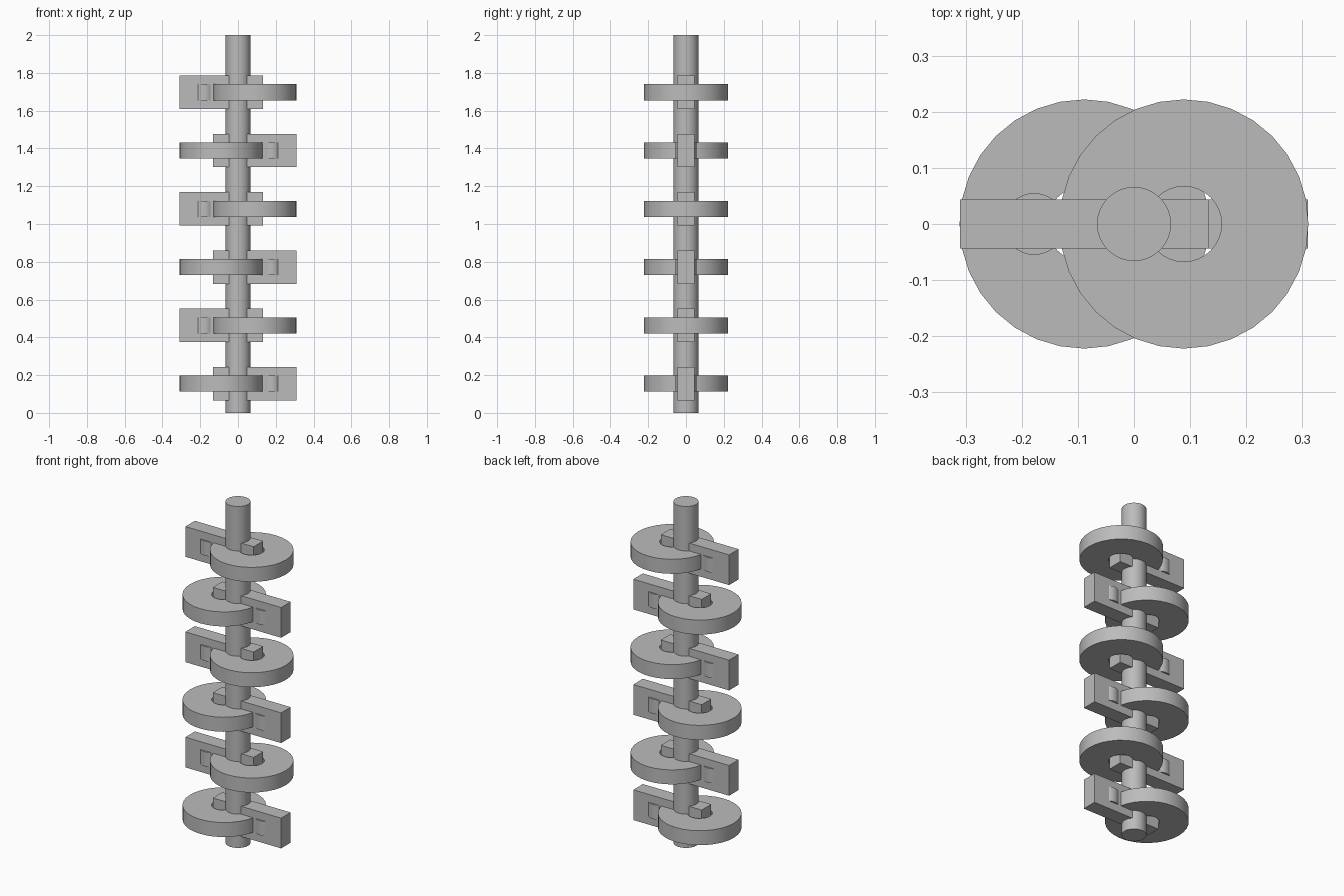
import bpy, bmesh, math

if "Cube" in bpy.data.objects:
    bpy.data.objects.remove(bpy.data.objects["Cube"])

steel = bpy.data.materials.new("grey_steel")
steel.diffuse_color = (0.5, 0.5, 0.5, 1)
steel.use_nodes = True
steel.node_tree.nodes["Principled BSDF"].inputs["Base Color"].default_value = steel.diffuse_color

OFFSET = 0.089      # eccentricity of discs and webs
THICK = 0.085       # disc and pin thickness
SEG = 32


def finish(obj, name):
    obj.name = name
    obj.data.materials.append(steel)
    return obj


def smooth(obj):
    bpy.ops.object.select_all(action='DESELECT')
    obj.select_set(True)
    bpy.context.view_layer.objects.active = obj
    bpy.ops.object.shade_smooth_by_angle(angle=math.radians(30))


def cylinder(name, r, depth, x, z):
    bpy.ops.mesh.primitive_cylinder_add(vertices=SEG, radius=r, depth=depth, location=(x, 0, z))
    obj = finish(bpy.context.object, name)
    smooth(obj)
    return obj


def box(name, size, x, z):
    bpy.ops.mesh.primitive_cube_add(size=1, location=(x, 0, z))
    obj = finish(bpy.context.object, name)
    for v in obj.data.vertices:
        v.co = [c * s for c, s in zip(v.co, size)]
    return obj


def ring(name, r_out, r_in, depth, x, z):
    # four-cornered cross-section swept around the disc axis
    profile = [(r_in, -depth / 2), (r_out, -depth / 2), (r_out, depth / 2), (r_in, depth / 2)]
    bm = bmesh.new()
    loops = []
    for i in range(SEG):
        a = 2 * math.pi * i / SEG
        loops.append([bm.verts.new((r * math.cos(a), r * math.sin(a), h)) for r, h in profile])
    for i in range(SEG):
        a, b = loops[i], loops[(i + 1) % SEG]
        for k in range(4):
            n = (k + 1) % 4
            bm.faces.new((a[k], b[k], b[n], a[n]))
    bmesh.ops.recalc_face_normals(bm, faces=bm.faces)
    mesh = bpy.data.meshes.new(name)
    bm.to_mesh(mesh)
    bm.free()
    obj = bpy.data.objects.new(name, mesh)
    bpy.context.collection.objects.link(obj)
    obj.location = (x, 0, z)
    finish(obj, name)
    smooth(obj)


# central shaft
cylinder("shaft", 0.066, 2.0, 0, 1.0)

# six stages, alternating sides
for i in range(6):
    side = -1 if i % 2 == 0 else 1
    z = 0.155 + 0.3085 * i
    ring(f"eccentric_disc_{i+1}", 0.222, 0.067, THICK, side * OFFSET, z)
    box(f"web_block_{i+1}", (0.443, 0.088, 0.177), -side * OFFSET, z)
    cylinder(f"crank_pin_{i+1}", 0.055, THICK, -side * 2 * OFFSET, z)
